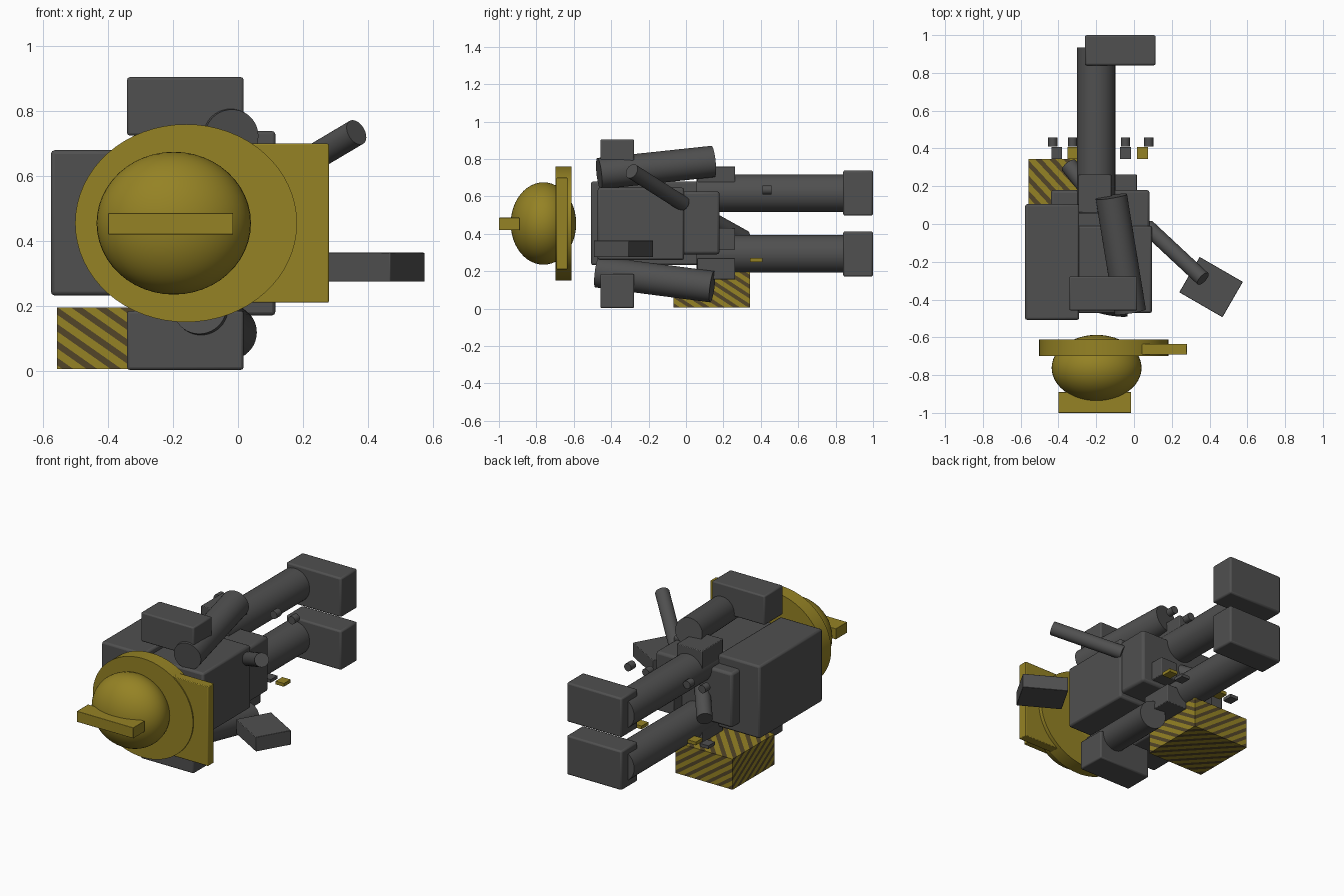
import bpy, bmesh, math
from mathutils import Vector

if "Cube" in bpy.data.objects:
    bpy.data.objects.remove(bpy.data.objects["Cube"])


def material(name, rgb):
    m = bpy.data.materials.new(name)
    m.diffuse_color = (*rgb, 1)
    m.use_nodes = True
    m.node_tree.nodes["Principled BSDF"].inputs["Base Color"].default_value = m.diffuse_color
    return m


GREY = material("dark grey", (0.08, 0.08, 0.08))
YELLOW = material("mustard yellow", (0.30, 0.225, 0.018))
BROWN = material("stripe brown", (0.085, 0.06, 0.022))


def finish(name, mat, bevel=0.0, smooth=True):
    ob = bpy.context.object
    ob.name = name
    ob.data.materials.append(mat)
    bpy.ops.object.transform_apply(location=False, rotation=False, scale=True)
    if bevel:
        b = ob.modifiers.new("bevel", 'BEVEL')
        b.width, b.segments = bevel, 2
    if smooth:
        bpy.ops.object.shade_smooth_by_angle(angle=math.radians(35))
    return ob


def box(name, x, y, z, mat=GREY, bevel=0.004, turn=0.0):
    """Box from (low, high) ranges along each axis."""
    bpy.ops.mesh.primitive_cube_add(
        size=1, location=[(a + b) / 2 for a, b in (x, y, z)], rotation=(0, 0, turn))
    bpy.context.object.scale = [b - a for a, b in (x, y, z)]
    return finish(name, mat, bevel)


def rod(name, a, b, r, mat=GREY, verts=40):
    """Cylinder between two points."""
    a, b = Vector(a), Vector(b)
    d = b - a
    bpy.ops.mesh.primitive_cylinder_add(
        vertices=verts, radius=r, depth=d.length, location=(a + b) / 2,
        rotation=d.to_track_quat('Z', 'Y').to_euler())
    return finish(name, mat)


# Helmet: dome, oval brim, peak and crest
bpy.ops.mesh.primitive_uv_sphere_add(segments=48, ring_count=24, radius=1,
                                     location=(-0.198, -0.762, 0.455))
bpy.context.object.scale = (0.238, 0.175, 0.22)
finish("helmet_dome", YELLOW)
bpy.ops.mesh.primitive_cylinder_add(vertices=64, radius=1, depth=1,
                                    location=(-0.16, -0.655, 0.455),
                                    rotation=(math.pi / 2, 0, 0))
bpy.context.object.scale = (0.342, 0.305, 0.088)
finish("helmet_brim", YELLOW)
box("helmet_peak", (0.04, 0.28), (-0.692, -0.634), (0.21, 0.70), YELLOW)
box("helmet_crest", (-0.40, -0.015), (-1.0, -0.89), (0.42, 0.486), YELLOW, 0.002)

# Body: backpack, chest and hips
box("backpack", (-0.577, -0.29), (-0.508, 0.105), (0.232, 0.68), bevel=0.012)
box("chest", (-0.32, 0.095), (-0.472, -0.01), (0.26, 0.647), bevel=0.012)
box("hips", (-0.44, 0.083), (-0.05, 0.18), (0.29, 0.627), bevel=0.015)

# Legs and feet
for side, zc in (("upper", 0.617), ("lower", 0.293)):
    rod(side + "_leg", (-0.2, 0.055, zc), (-0.2, 0.935, zc), 0.101)
    s = 1 if side == "upper" else -1
    zf = 0.455 + s * 0.163
    box(side + "_foot", (-0.26, 0.115), (0.84, 1.0), (zf - 0.121, zf + 0.121),
        bevel=0.01)

# Arms with shoulder pads
rod("upper_arm", (-0.12, 0.145, 0.787), (-0.02, -0.465, 0.722), 0.084)
rod("lower_arm", (-0.025, 0.14, 0.117), (-0.118, -0.475, 0.197), 0.084)
for side, z in (("upper", (0.725, 0.905)), ("lower", (0.003, 0.185))):
    box(side + "_shoulder_pad", (-0.342, 0.017), (-0.458, -0.277), z, bevel=0.008)

# Belt pouches and the tube hanging at the back
box("upper_pouch", (-0.295, -0.12), (0.06, 0.263), (0.645, 0.76))
box("middle_pouch", (-0.10, 0.015), (0.12, 0.263), (0.315, 0.432))
box("lower_pouch", (-0.295, -0.03), (0.06, 0.263), (0.155, 0.27))
rod("hanging_tube", (-0.2, 0.13, 0.475), (-0.345, 0.31, 0.375), 0.045)

# Loose handle and block in front of the body
rod("handle_rod", (0.07, -0.015, 0.56), (0.365, -0.29, 0.735), 0.041)
box("loose_block", (0.276, 0.54), (-0.442, -0.226), (0.275, 0.364),
    bevel=0.003, turn=math.radians(-30))

# Small studs and plates around the legs
for i, x in enumerate((-0.43, -0.325, -0.045, 0.078)):
    rod(f"stud_{i}", (x, 0.41, 0.635), (x, 0.458, 0.635), 0.024, verts=16)
for i, x in enumerate((-0.41, -0.325, -0.045, 0.045)):
    box(f"plate_{i}", (x - 0.028, x + 0.028), (0.343, 0.408), (0.25, 0.27),
        YELLOW if i % 2 else GREY, 0)

# Hazard crate: cut by diagonal planes, alternate bands are brown
crate = box("hazard_crate", (-0.558, -0.17), (-0.066, 0.343), (0.006, 0.195), YELLOW, 0)
crate.data.materials.append(BROWN)
normal, period, dark = Vector((0.7, 0.65, 1.0)), 0.052, 0.45
bm = bmesh.new()
bm.from_mesh(crate.data)
bm.transform(crate.matrix_world)
ds = [v.co.dot(normal) for v in bm.verts]
for k in range(math.floor(min(ds) / period), math.ceil(max(ds) / period) + 1):
    for d in (k * period, (k + dark) * period):
        bmesh.ops.bisect_plane(bm, geom=bm.verts[:] + bm.edges[:] + bm.faces[:],
                               plane_co=normal * (d / normal.length_squared),
                               plane_no=normal, dist=1e-6)
for f in bm.faces:
    t = f.calc_center_median().dot(normal) / period
    f.material_index = 1 if t - math.floor(t) < dark else 0
    f.smooth = False
bm.transform(crate.matrix_world.inverted())
bm.to_mesh(crate.data)
bm.free()
